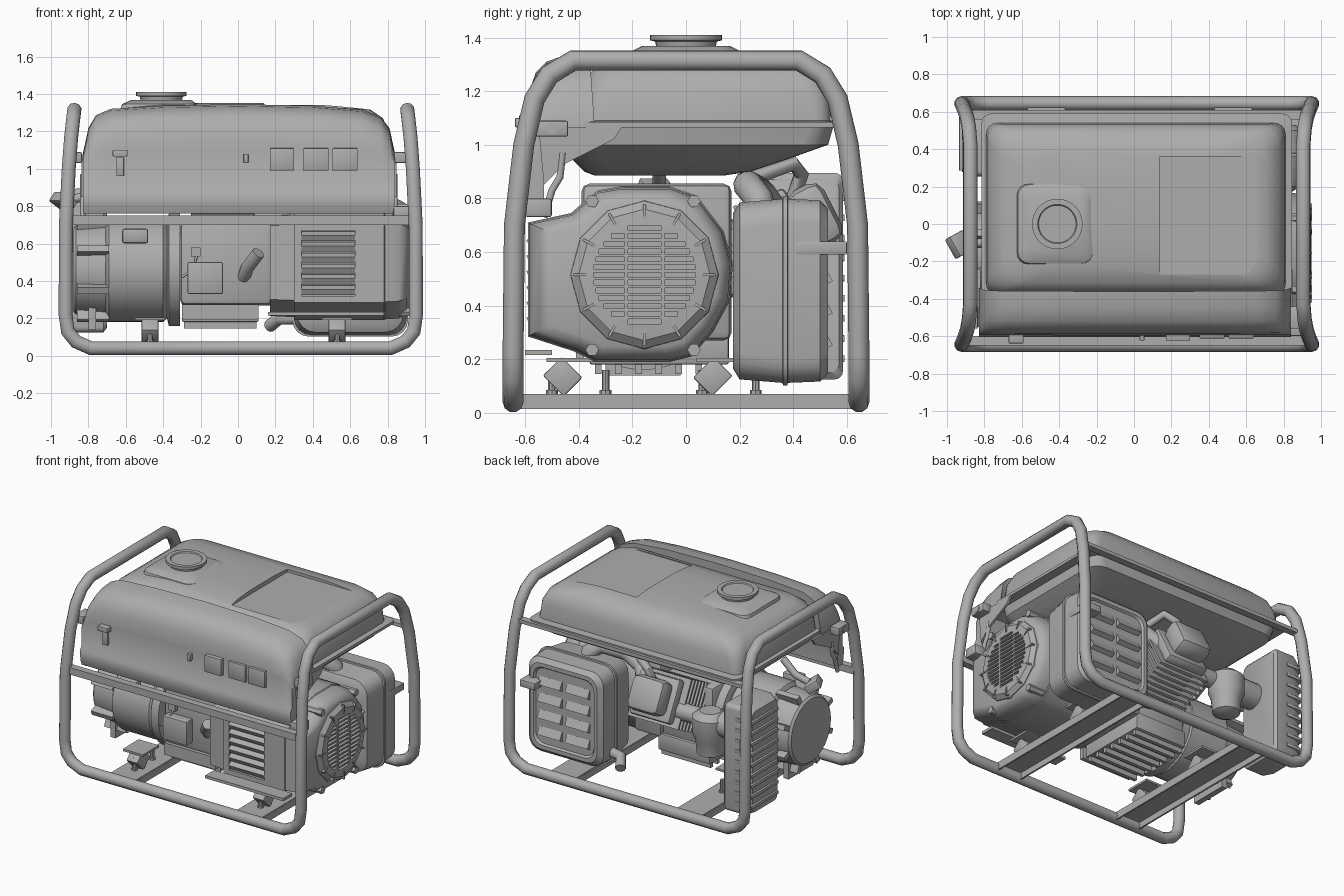
import bpy, bmesh, math
from mathutils import Vector, Euler

if "Cube" in bpy.data.objects:
    bpy.data.objects.remove(bpy.data.objects["Cube"])

grey = bpy.data.materials.new("plain grey")
grey.use_nodes = True
grey.diffuse_color = (0.42, 0.42, 0.42, 1)
grey.node_tree.nodes["Principled BSDF"].inputs["Base Color"].default_value = (0.42, 0.42, 0.42, 1)


def finish(name, bm, smooth=35, bevel=0):
    bmesh.ops.recalc_face_normals(bm, faces=bm.faces)
    me = bpy.data.meshes.new(name)
    bm.to_mesh(me)
    bm.free()
    me.materials.append(grey)
    ob = bpy.data.objects.new(name, me)
    bpy.context.collection.objects.link(ob)
    bpy.ops.object.select_all(action='DESELECT')
    ob.select_set(True)
    bpy.context.view_layer.objects.active = ob
    if bevel:
        m = ob.modifiers.new("bevel", 'BEVEL')
        m.width, m.segments = bevel, 2
        bpy.ops.object.modifier_apply(modifier="bevel")
    if smooth:
        bpy.ops.object.shade_smooth_by_angle(angle=math.radians(smooth))
    return ob


def add_box(bm, lo, hi, rot=(0, 0, 0)):
    lo, hi = Vector(lo), Vector(hi)
    mid, size, turn = (lo + hi) / 2, hi - lo, Euler(rot).to_matrix()
    for v in bmesh.ops.create_cube(bm, size=1)["verts"]:
        v.co = mid + turn @ (v.co * size)


def box(name, lo, hi, rot=(0, 0, 0), bevel=0):
    bm = bmesh.new()
    add_box(bm, lo, hi, rot)
    return finish(name, bm, 35 if bevel else 0, bevel)


def skin(name, rings, smooth=35):
    """Closed skin over equal-length rings of points."""
    bm = bmesh.new()
    loops = [[bm.verts.new(p) for p in ring] for ring in rings]
    n = len(loops[0])
    for a, b in zip(loops, loops[1:]):
        for i in range(n):
            bm.faces.new((a[i], a[(i + 1) % n], b[(i + 1) % n], b[i]))
    bm.faces.new(loops[0])
    bm.faces.new(loops[-1])
    return finish(name, bm, smooth)


def on_axis(axis, u, v, w):
    return {'x': (w, u, v), 'y': (u, w, v), 'z': (u, v, w)}[axis]


def loft(name, axis, rings, smooth=35):
    """Rounded rectangles (u, v, half u, half v, w, radius) along an axis."""
    out = []
    for u, v, hu, hv, w, r in rings:
        ring = []
        for k, (su, sv) in enumerate(((1, 1), (-1, 1), (-1, -1), (1, -1))):
            for j in range(5):
                a = (k + j / 4) * math.pi / 2
                ring.append(on_axis(axis, u + su * (hu - r) + r * math.cos(a),
                                    v + sv * (hv - r) + r * math.sin(a), w))
        out.append(ring)
    return skin(name, out, smooth)


def turned(name, axis, u, v, steps, sides=32, smooth=35):
    """Round part from (w, radius) steps along an axis."""
    angles = [2 * math.pi * i / sides for i in range(sides)]
    return skin(name, [[on_axis(axis, u + r * math.cos(a), v + r * math.sin(a), w)
                        for a in angles] for w, r in steps], smooth)


def prism(name, profile, steps, centre):
    """(y, z) profile carried along x, scaled about a centre: (x, scale)."""
    cy, cz = centre
    return skin(name, [[(x, cy + (y - cy) * s, cz + (z - cz) * s) for y, z in profile]
                       for x, s in steps])


def tube(name, points, r, closed=False):
    cu = bpy.data.curves.new(name, 'CURVE')
    cu.dimensions, cu.bevel_depth, cu.bevel_resolution = '3D', r, 3
    cu.use_fill_caps = not closed
    sp = cu.splines.new('POLY')
    sp.points.add(len(points) - 1)
    for p, co in zip(sp.points, points):
        p.co = (*co, 1)
    sp.use_cyclic_u = closed
    cu.materials.append(grey)
    ob = bpy.data.objects.new(name, cu)
    bpy.context.collection.objects.link(ob)
    bpy.ops.object.select_all(action='DESELECT')
    ob.select_set(True)
    bpy.context.view_layer.objects.active = ob
    bpy.ops.object.convert(target='MESH')
    bpy.ops.object.shade_smooth_by_angle(angle=math.radians(50))


def cut(target, cutter):
    m = target.modifiers.new("cut", 'BOOLEAN')
    m.operation, m.object, m.solver = 'DIFFERENCE', cutter, 'EXACT'
    bpy.ops.object.select_all(action='DESELECT')
    target.select_set(True)
    bpy.context.view_layer.objects.active = target
    bpy.ops.object.modifier_apply(modifier="cut")
    bpy.data.objects.remove(cutter)


# Tubular frame: one closed loop made from a mirrored quarter
quarter = [(.80, .645, .04), (.88, .645, .075), (.925, .645, .13), (.937, .645, .22), (.935, .64, .7),
           (.92, .605, 1.0), (.907, .565, 1.17), (.897, .51, 1.26), (.89, .42, 1.315)]
half = [(x, -y, z) for x, y, z in quarter] + quarter[::-1]
loop = half + [(-x, y, z) for x, y, z in half[::-1]]
tube("tube_frame", [(x + .015, y, z) for x, y, z in loop], .039, True)

# Cross rails as channels open below, with tilted rubber mounts
for side, x in (("right", -.47), ("left", .53)):
    box(side + "_rail_top", (x - .1, -.64, .058), (x + .1, .64, .07))
    for s in (-1, 1):
        e = x + s * .095
        box(side + "_rail_flange", (e - .006, -.64, .015), (e + .006, .64, .06))
    for y, t in ((-.46, .785), (.1, -.785)):
        box(side + "_mount", (x - .045, y - .05, .08), (x + .045, y + .05, .19), (t, 0, 0), .008)
        box(side + "_mount_bracket", (x - .08, y - .06, .19), (x + .08, y + .12, .205))
        for b in (-.04, .16):
            turned(side + "_mount_bolt", 'z', x, y + b, [(.065, .022), (.085, .022), (.085, .014), (.16, .014)], 8)

# Support bars between the uprights
box("front_bar", (-.91, -.65, .7), (.935, -.6, .75))
box("back_bar", (-.9, .56, 1.05), (.925, .61, 1.075))
for s in (-1, 1):
    box("tank_bracket", (s * .87 - .035, -.56, 1.03), (s * .87 + .035, -.44, 1.09), bevel=.008)
    turned("bracket_bolt", 'x', -.5, 1.06, [(s * .85, .025), (s * .91, .025)], 6)
box("bar_end_block", (.83, -.6, .73), (.92, -.5, .8), bevel=.01)

# Fuel tank: domed cover with a level cut, and a sunken bowl
cover = loft("tank_cover", 'z', [
    (.015, .09, .83, .5, 1.065, .05), (.015, .09, .83, .5, 1.085, .05), (.01, .08, .8, .46, 1.09, .06),
    (.01, .08, .795, .455, 1.2, .08), (.01, .08, .765, .435, 1.27, .1), (.01, .08, .7, .395, 1.315, .12),
    (.01, .08, .52, .3, 1.34, .14), (.01, .08, .25, .15, 1.352, .1)])
cut(cover, box("cover_cutter", (.14, -.27, 1.322), (.9, .36, 1.5)))
loft("tank_bowl", 'z', [(.01, -.1, .5, .24, .885, .1), (.01, -.07, .6, .31, .9, .12), (.01, -.02, .7, .41, .95, .12),
                        (.01, .05, .76, .48, 1.0, .1), (.01, .06, .77, .49, 1.07, .08)])
loft("filler_base", 'z', [(-.42, 0, .21, .22, 1.31, .06), (-.42, 0, .2, .21, 1.345, .06), (-.41, 0, .16, .165, 1.368, .06)])
turned("fuel_cap", 'z', -.41, 0, [(1.36, .11), (1.385, .115), (1.39, .135), (1.41, .135), (1.41, .105), (1.403, .1)], 32)

# Control panel hood: rounded at its upper ends
hood = [(-.53, .76), (-.585, .76), (-.6, .8), (-.605, .87), (-.59, .89), (-.595, 1.1), (-.585, 1.2), (-.56, 1.27),
        (-.52, 1.31), (-.45, 1.335), (-.36, 1.345), (-.365, 1.1), (-.5, 1.05), (-.53, .95)]
crown = [(-.83, -.27), (-.8, -.13), (-.76, -.06), (-.68, -.025), (-.4, -.008), (0, 0),
         (.4, -.008), (.66, -.03), (.76, -.065), (.81, -.13), (.84, -.27)]
skin("panel_hood", [[(x, y + max(0, z - 1) * -d * .2, z + d * min(1, max(0, (z - 1) / .35))) for y, z in hood]
                    for x, d in crown], 45)
for name, x0, x1, z0, z1, d in (("socket_cover", .17, .3, .99, 1.11, .03), ("socket_a", .35, .485, .99, 1.11, .018),
                                ("socket_b", .505, .64, .99, 1.11, .018), ("breaker", .03, .055, 1.03, 1.08, .03),
                                ("switch", -.67, -.59, 1.065, 1.1, .045), ("switch_stem", -.65, -.61, .96, 1.06, .015)):
    box(name, (x0, -.593 - d, z0), (x1, -.57, z1), bevel=.004)

# Alternator housing with a louvred front opening
shell = [(-.59, .285), (-.59, .71), (-.43, .745), (-.33, .83), (-.24, .845), (-.06, .845), (.04, .81), (.14, .68),
         (.175, .56), (.165, .42), (.1, .3), (.02, .21), (-.06, .19), (-.34, .19), (-.42, .23)]
hub = (-.155, .515)
housing = prism("alternator_housing", shell, [(.3, 1), (.78, 1), (.785, .985), (.86, .97), (.9, .9), (.915, .82)], hub)
cut(housing, box("louvre_cutter", (.34, -.7, .32), (.625, -.53, .67)))
for i in range(6):
    z = .35 + i * .058
    box("louvre", (.34, -.59, z - .017), (.625, -.545, z + .017), (.5, 0, 0))
prism("adapter_ring", shell, [(.17, .93), (.3, .95)], hub)
box("housing_lip", (.16, -.6, .215), (.78, -.5, .235))

# Round grille with rows of slots and radial ribs
grille = turned("end_grille", 'x', *hub, [(.9, .28), (.92, .275), (.945, .245), (.95, .19)], 12, 0)
slots = bmesh.new()
for i in range(-6, 7):
    z = i * .029
    w = math.sqrt(.19 ** 2 - z * z)
    for a, b in ((-.19, -.075), (-.062, .062), (.075, .19)):
        a, b = max(a, -w), min(b, w)
        if b - a > .02:
            add_box(slots, (.93, hub[0] + a, hub[1] + z - .009), (1, hub[0] + b, hub[1] + z + .009))
cut(grille, finish("slot_cutter", slots, 0))
for i in range(12):
    a = 2 * math.pi * i / 12
    y, z = hub[0] + .235 * math.cos(a), hub[1] + .235 * math.sin(a)
    box("grille_rib", (.925, y - .03, z - .005), (.953, y + .03, z + .005), (a, 0, 0))
for y, z in ((-.35, .79), (.03, .79), (-.35, .235), (.03, .235)):
    turned("housing_bolt", 'x', y, z, [(.8, .025), (.92, .025)], 6)

# Engine block, shroud, sump and front fittings
box("engine_block", (-.31, -.4, .27), (.18, .14, .72), bevel=.03)
box("engine_shroud", (.08, -.39, .27), (.3, .17, .855), bevel=.03)
box("sump", (-.3, -.36, .18), (.11, .16, .3), bevel=.01)
box("sump_skirt", (-.3, -.41, .19), (.11, -.38, .275))
for i in range(7):
    box("sump_fin", (-.29, -.34 + i * .075, .145), (.1, -.315 + i * .075, .2))
box("control_box", (-.27, -.47, .33), (-.08, -.39, .5), bevel=.008)
box("oil_sensor", (-.25, -.43, .53), (-.2, -.39, .58))
tube("oil_filler", [(.03, -.38, .42), (.05, -.44, .47), (.11, -.5, .55)], .035)
tube("ignition_wire", [(-.22, -.41, .54), (-.24, -.46, .46), (-.3, -.46, .42)], .007)

# Recoil starter and flywheel drum
turned("flywheel_drum", 'x', -.16, .46, [(-.71, .25), (-.69, .28), (-.4, .28), (-.38, .26), (-.37, .3), (-.31, .3)], 40)
turned("recoil_starter", 'x', -.16, .46, [(-.88, .225), (-.865, .24), (-.7, .255)], 32)
for i in range(8):
    a = (i + .5) * math.pi / 4
    y, z = -.16 + .265 * math.cos(a), .46 + .265 * math.sin(a)
    box("starter_rib", (-.86, y - .03, z - .018), (-.69, y + .03, z + .018), (a, 0, 0))
box("pull_handle", (-.62, -.48, .6), (-.48, -.4, .68), bevel=.015)
box("starter_foot", (-.8, -.3, .14), (-.76, -.02, .3))

# Inclined cylinder: fins, head and valve cover along one slanted direction
tilt = math.radians(27)
along = Vector((0, math.cos(tilt), math.sin(tilt)))


def slanted(name, distance, hx, length, hz, bevel=0):
    c, h = Vector((-.05, .08, .53)) + along * distance, Vector((hx, length / 2, hz))
    return box(name, c - h, c + h, (tilt, 0, 0), bevel)


slanted("cylinder_barrel", .12, .13, .4, .13, .03)
for i in range(7):
    slanted("cooling_fin", .08 + i * .04, .2, .014, .17)
slanted("cylinder_head", .36, .16, .07, .15, .02)
slanted("valve_cover", .45, .13, .15, .12, .05)
tube("spark_plug", [(-.02, .4, .8), (.0, .43, .89), (.08, .4, .93), (.14, .2, .86)], .028)

# Muffler with a seam band and vented back
loft("muffler", 'y', [(.6, .455, .25, .29, .175, .1), (.6, .455, .285, .33, .2, .1), (.6, .455, .3, .343, .36, .09),
                      (.6, .455, .31, .353, .362, .09), (.6, .455, .31, .353, .378, .09), (.6, .455, .3, .343, .38, .09),
                      (.6, .455, .295, .338, .5, .09), (.6, .455, .265, .308, .53, .08), (.6, .455, .24, .28, .53, .07),
                      (.6, .455, .23, .27, .515, .07)])
for x in (.49, .71):
    for z in (.27, .39, .51, .63):
        box("muffler_vent", (x - .09, .5, z - .03), (x + .09, .535, z + .03), (.5, 0, 0))
tube("exhaust_pipe", [(.06, .35, .72), (.16, .28, .82), (.3, .23, .85), (.5, .23, .85), (.58, .27, .8), (.58, .29, .7)], .055)
box("muffler_strap", (.78, .41, .59), (.9, .6, .64), bevel=.005)
tube("tail_pipe", [(.3, .4, .2), (.22, .42, .2), (.17, .5, .16)], .035)

# Air cleaner with ribbed cover, and carburettor
loft("air_cleaner", 'x', [(.42, .51, .15, .36, -.7, .03), (.42, .51, .165, .385, -.72, .03),
                          (.42, .51, .165, .385, -.86, .03), (.42, .51, .14, .36, -.92, .03)])
for i in range(9):
    box("cleaner_rib", (-.935, .285, .19 + i * .075), (-.8, .592, .215 + i * .075), bevel=.004)
turned("intake_duct", 'x', .36, .62, [(-.72, .09), (-.55, .09), (-.53, .06), (-.2, .06)], 20)
turned("carburettor_bowl", 'z', -.46, .38, [(.38, .05), (.4, .09), (.5, .1), (.55, .12), (.66, .12), (.7, .07)], 24)

# Fuel tap, hose and side braces
box("fuel_tap_knob", (-.985, -.17, .795), (-.885, -.05, .855), (0, .6, .5), .008)
tube("fuel_hose", [(-.7, -.1, .95), (-.8, -.1, .86), (-.9, -.11, .83)], .025)
for x in (-.83, .84):
    tube("panel_brace", [(x, -.53, .73), (x, -.5, .83), (x, -.47, .88), (x, -.46, .97)], .014)
    skin("side_plate", [[(x + t, y, z) for y, z in ((-.55, 1.065), (-.24, 1.065), (-.27, 1.02), (-.45, .93), (-.53, .85))]
                        for t in (-.008, .008)], 0)
